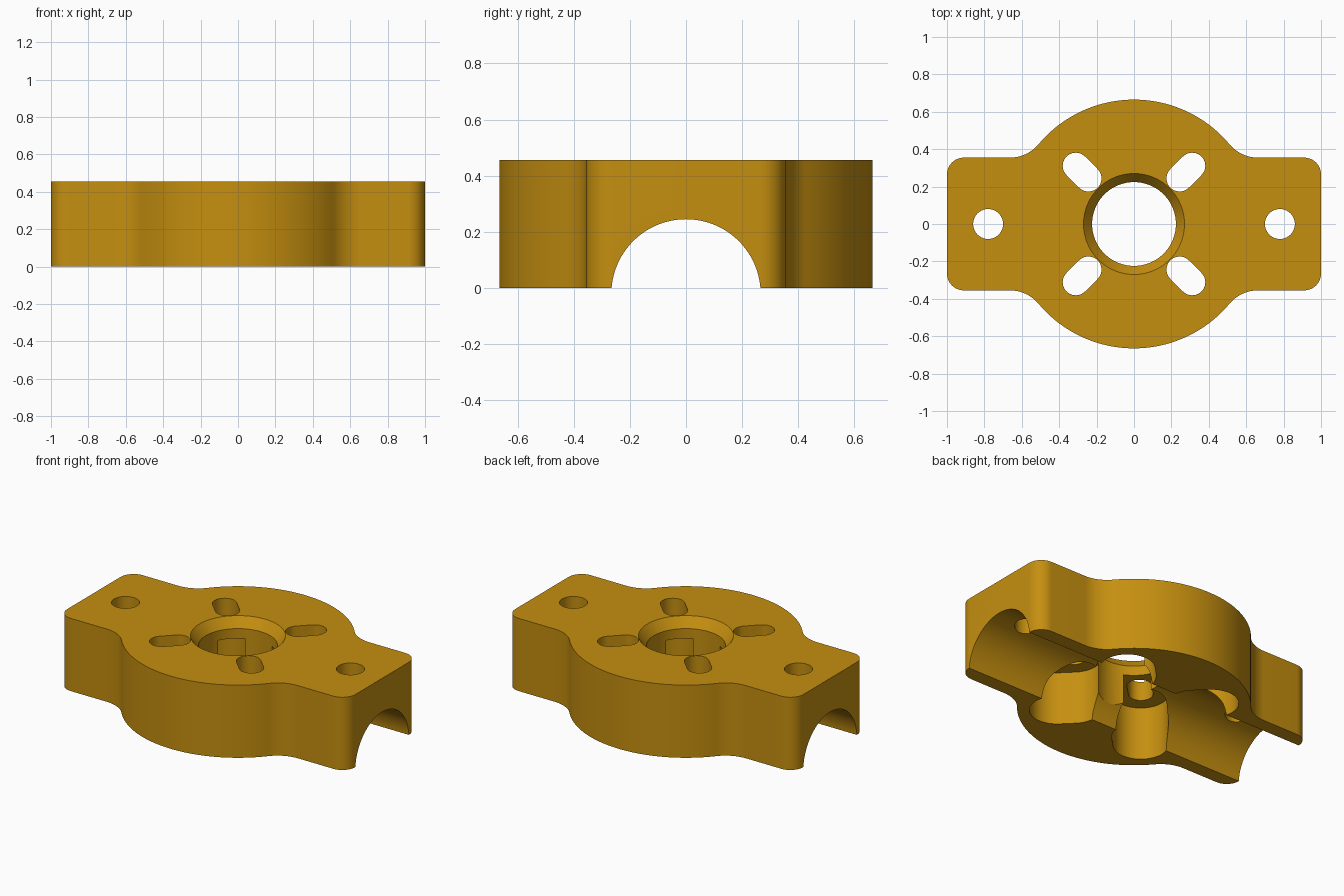
import bpy, bmesh, math
from mathutils import Matrix

if "Cube" in bpy.data.objects:
    bpy.data.objects.remove(bpy.data.objects["Cube"])

HEIGHT = 0.456
brass = bpy.data.materials.new("golden_brown")
brass.diffuse_color = (0.56, 0.275, 0.005, 1)
brass.use_nodes = True
brass.node_tree.nodes["Principled BSDF"].inputs["Base Color"].default_value = brass.diffuse_color


def arc(cx, cy, r, a0, a1, n):
    """Points on an arc, angles in degrees."""
    return [(cx + r * math.cos(math.radians(a0 + (a1 - a0) * i / n)),
             cy + r * math.sin(math.radians(a0 + (a1 - a0) * i / n))) for i in range(n + 1)]


def to_object(name, bm):
    bmesh.ops.recalc_face_normals(bm, faces=bm.faces)
    mesh = bpy.data.meshes.new(name)
    bm.to_mesh(mesh)
    bm.free()
    mesh.materials.append(brass)
    ob = bpy.data.objects.new(name, mesh)
    bpy.context.collection.objects.link(ob)
    return ob


def prism(name, points, z0, z1):
    bm = bmesh.new()
    face = bm.faces.new([bm.verts.new((x, y, z0)) for x, y in points])
    new = bmesh.ops.extrude_face_region(bm, geom=[face])["geom"]
    bmesh.ops.translate(bm, vec=(0, 0, z1 - z0),
                        verts=[v for v in new if isinstance(v, bmesh.types.BMVert)])
    return to_object(name, bm)


def cone(name, r0, r1, depth, matrix, segments=72):
    bm = bmesh.new()
    bmesh.ops.create_cone(bm, cap_ends=True, segments=segments, radius1=r0,
                          radius2=r1, depth=depth, matrix=matrix)
    return to_object(name, bm)


def slot(name, d0, d1, r, angle, z0, z1):
    """Rounded slot running radially outward at the given angle."""
    pts = arc(d1, 0, r, -90, 90, 20) + arc(d0, 0, r, 90, 270, 20)
    c, s = math.cos(math.radians(angle)), math.sin(math.radians(angle))
    return prism(name, [(x * c - y * s, x * s + y * c) for x, y in pts], z0, z1)


# Body outline: round hub blended into two tabs with rounded corners
R, F, W, C = 0.665, 0.20, 0.355, 0.09
fy = W + F
fx = math.sqrt((R + F) ** 2 - fy ** 2)
blend = math.degrees(math.atan2(fy, fx))
quarter = [(1.0, 0.0)] + arc(1 - C, W - C, C, 0, 90, 10)
quarter += arc(fx, fy, F, 270, 180 + blend, 12)
quarter += arc(0, 0, R, blend, 90, 24)[1:]
half = quarter + [(-x, y) for x, y in reversed(quarter[:-1])]
outline = half + [(x, -y) for x, y in reversed(half[1:-1])]
body = prism("mounting_body", outline, 0, HEIGHT)

# Half-round channel along the underside, central bore and its countersink
cutters = [
    cone("channel_cutter", 0.266, 0.266, 3,
         Matrix.Translation((0, 0, -0.021)) @ Matrix.Rotation(math.pi / 2, 4, 'Y'), 96),
    cone("bore_cutter", 0.224, 0.224, 1, Matrix.Translation((0, 0, 0.3))),
    cone("countersink_cutter", 0.2087, 0.3007, 0.12, Matrix.Translation((0, 0, HEIGHT - 0.02))),
]
# Tab holes
for x in (-0.78, 0.78):
    cutters.append(cone("tab_hole_cutter", 0.08, 0.08, 1,
                        Matrix.Translation((x, 0, 0.3)), 40))
# Diagonal screw slots with wider pockets below
for a in (45, 135, 225, 315):
    cutters.append(slot("pocket_cutter", 0.345, 0.44, 0.157, a, -0.1, 0.335))
    cutters.append(slot("slot_cutter", 0.345, 0.44, 0.07, a, 0.2, 0.6))

bpy.context.view_layer.objects.active = body
body.select_set(True)
for cutter in cutters:
    mod = body.modifiers.new(cutter.name, 'BOOLEAN')
    mod.operation = 'DIFFERENCE'
    mod.solver = 'EXACT'
    mod.object = cutter
    bpy.ops.object.modifier_apply(modifier=mod.name)
    bpy.data.objects.remove(cutter, do_unlink=True)

bpy.ops.object.shade_smooth_by_angle(angle=math.radians(25))
